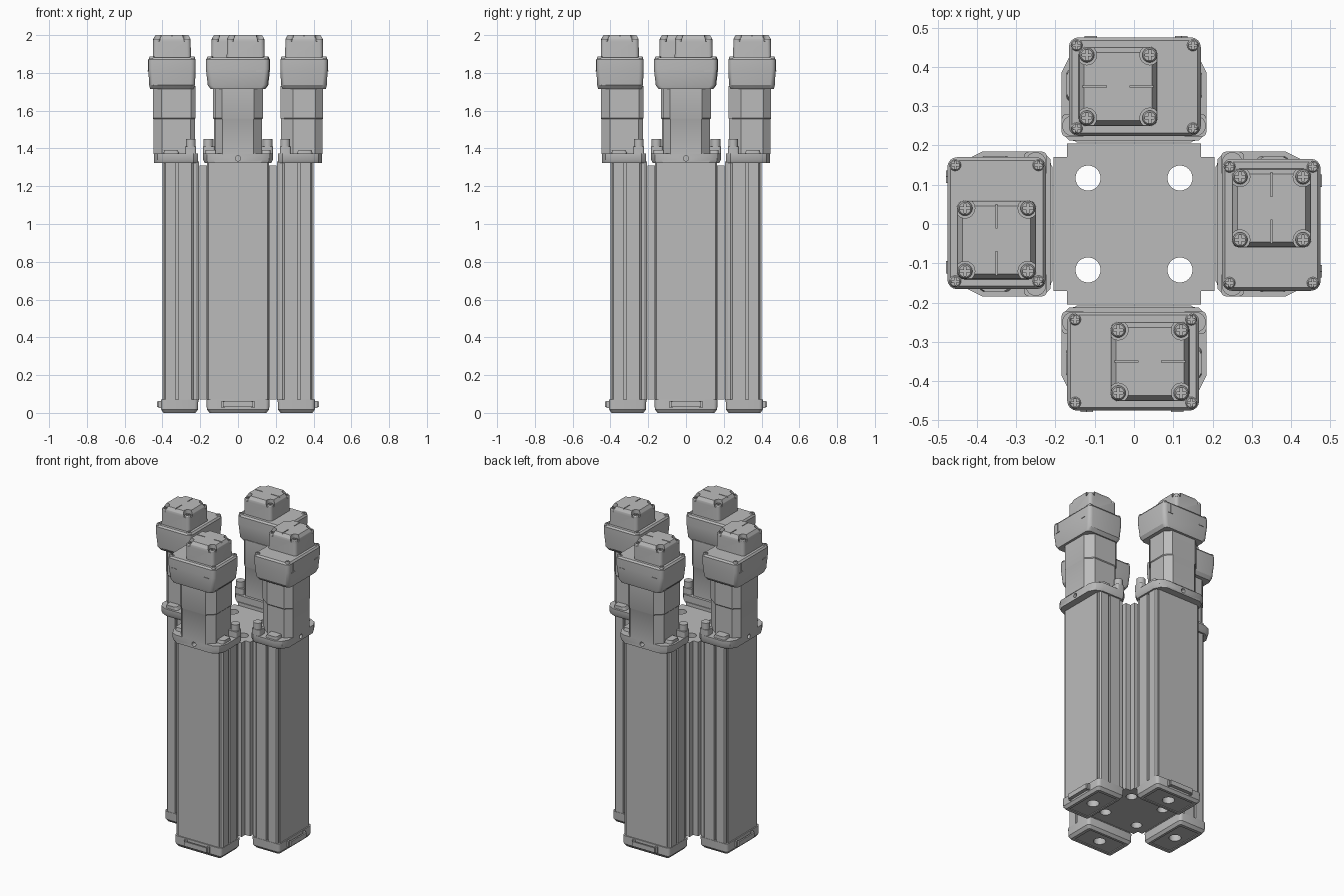
import bpy, bmesh, math
from mathutils import Matrix

cube = bpy.data.objects.get("Cube")
if cube:
    bpy.data.objects.remove(cube, do_unlink=True)

grey = bpy.data.materials.new("machine grey")
grey.use_nodes = True
grey.diffuse_color = (0.5, 0.5, 0.5, 1)
grey.node_tree.nodes["Principled BSDF"].inputs["Base Color"].default_value = (0.5, 0.5, 0.5, 1)
unit_parts = []


def rrect(x0, x1, y0, y1, r, n=4):
    """Rounded rectangle outline."""
    pts = []
    corners = [(x1 - r, y1 - r), (x0 + r, y1 - r), (x0 + r, y0 + r), (x1 - r, y0 + r)]
    for k, (cx, cy) in enumerate(corners):
        for i in range(n + 1):
            a = math.pi / 2 * (k + i / n)
            pts.append((cx + r * math.cos(a), cy + r * math.sin(a)))
    return pts


def circle(x, y, r, n=24):
    return [(x + r * math.cos(math.tau * i / n), y + r * math.sin(math.tau * i / n)) for i in range(n)]


def loft(name, rings, unit=True):
    """Closed solid through outlines with equal point counts, given as (outline, z)."""
    bm = bmesh.new()
    loops = [[bm.verts.new((x, y, z)) for x, y in pts] for pts, z in rings]
    n = len(loops[0])
    bm.faces.new(loops[0])
    bm.faces.new(loops[-1])
    for low, high in zip(loops, loops[1:]):
        for i in range(n):
            j = (i + 1) % n
            bm.faces.new((low[i], low[j], high[j], high[i]))
    bmesh.ops.recalc_face_normals(bm, faces=bm.faces)
    mesh = bpy.data.meshes.new(name)
    bm.to_mesh(mesh)
    bm.free()
    mesh.materials.append(grey)
    ob = bpy.data.objects.new(name, mesh)
    bpy.context.collection.objects.link(ob)
    if unit:
        unit_parts.append(ob)
    return ob


def prism(name, pts, z0, z1, unit=True):
    return loft(name, [(pts, z0), (pts, z1)], unit)


def box(name, x0, x1, y0, y1, z0, z1, unit=True):
    return prism(name, [(x0, y0), (x1, y0), (x1, y1), (x0, y1)], z0, z1, unit)


def cut(ob, cutters):
    """Subtract the cutters, bake the result and delete them."""
    for c in cutters:
        c.hide_render = True
        mod = ob.modifiers.new("cut", 'BOOLEAN')
        mod.operation, mod.solver, mod.object = 'DIFFERENCE', 'EXACT', c
    bpy.context.view_layer.update()
    baked = bpy.data.meshes.new_from_object(ob.evaluated_get(bpy.context.evaluated_depsgraph_get()))
    ob.modifiers.clear()
    ob.data = baked
    for c in cutters:
        bpy.data.objects.remove(c, do_unlink=True)


def screw(name, x, y, z, r, h):
    head = loft(name, [(circle(x, y, r, 16), z - h), (circle(x, y, r, 16), z - r * 0.3),
                       (circle(x, y, r * 0.8, 16), z)])
    a, b = r * 0.65, r * 0.16
    cut(head, [box("cutter", x - a, x + a, y - b, y + b, z - 0.007, z + 0.01, False),
               box("cutter", x - b, x + b, y - a, y + a, z - 0.007, z + 0.01, False)])


# Central cross-shaped core with four through holes
w, a = 0.17, 0.205
cross = [(a, -w), (a, w), (w, w), (w, a), (-w, a), (-w, w),
         (-a, w), (-a, -w), (-w, -w), (-w, -a), (w, -a), (w, -w)]
core = prism("central_core", cross, 0.07, 1.31, False)
cut(core, [prism("cutter", circle(sx * 0.117, sy * 0.117, 0.032), 0, 1.4, False)
           for sx in (-1, 1) for sy in (-1, 1)])

# Actuator body: extruded profile with a slot down each side
side = [(0.145, -0.40), (0.145, -0.393), (0.156, -0.393), (0.165, -0.384), (0.165, -0.33),
        (0.152, -0.33), (0.152, -0.315), (0.165, -0.315), (0.165, -0.245), (0.155, -0.235),
        (0.155, -0.222), (0.145, -0.207)]
prism("actuator_body", side + [(-x, y) for x, y in reversed(side)], 0.068, 1.33)

# Bottom end cap with a central bore and recessed underside
foot = loft("bottom_cap", [(rrect(-0.15, 0.15, -0.395, -0.225, 0.015), 0),
                           (rrect(-0.165, 0.165, -0.407, -0.212, 0.02), 0.018),
                           (rrect(-0.167, 0.167, -0.407, -0.21, 0.02), 0.07)])
cut(foot, [box("cutter", -0.13, 0.13, -0.378, -0.24, -0.02, 0.005, False),
           prism("cutter", circle(0, -0.31, 0.036), -0.02, 0.05, False)])
box("cap_latch", -0.08, 0.08, -0.425, -0.40, 0.03, 0.04)
box("cap_latch_lip", -0.08, 0.08, -0.43, -0.42, 0.03, 0.06)
for s in (-1, 1):
    box("cap_latch_cheek", s * 0.08 - 0.008, s * 0.08 + 0.008, -0.42, -0.40, 0.025, 0.062)

# Mounting flange with chamfered outer corners and a pin hole
half = [(0.13, -0.445), (0.165, -0.425), (0.185, -0.385), (0.185, -0.235), (0.165, -0.212)]
small = [(x - 0.01, y) for x, y in half]
outline = half + [(-x, y) for x, y in reversed(half)]
under = small + [(-x, y) for x, y in reversed(small)]
flange = loft("mounting_flange", [(under, 1.322), (outline, 1.34), (outline, 1.372)])
pin = prism("cutter", circle(0, 0, 0.014, 16), -0.03, 0.03, False)
pin.matrix_world = Matrix.Translation((0, -0.445, 1.347)) @ Matrix.Rotation(math.pi / 2, 4, 'X')
cut(flange, [pin])

# Bosses and raised pads on the flange
for s in (-1, 1):
    xs = sorted((s * 0.122, s * 0.184))
    prism("flange_boss", rrect(*xs, -0.28, -0.222, 0.012), 1.37, 1.41)
    prism("flange_boss_pin", circle(s * 0.157, -0.25, 0.026, 16), 1.41, 1.45)
    xs = sorted((s * 0.11, s * 0.172))
    loft("flange_pad", [(rrect(*xs, -0.395, -0.31, 0.015), 1.37),
                        (rrect(*xs, -0.39, -0.32, 0.015), 1.392)])

# Motor column: chamfered housing in two stages
column = [(-0.085, -0.45), (0.085, -0.45), (0.132, -0.405), (0.132, -0.25), (0.11, -0.226),
          (-0.075, -0.226), (-0.122, -0.29), (-0.122, -0.41)]
narrow = [(x * 0.97, -0.338 + (y + 0.338) * 0.98) for x, y in column]
loft("motor_column", [(narrow, 1.37), (narrow, 1.555), (column, 1.56), (column, 1.73)])

# Gearbox head, tapered at the bottom and rounded at the top
loft("head_housing", [(rrect(-0.145, 0.14, -0.465, -0.235, 0.025), 1.715),
                      (rrect(-0.16, 0.157, -0.47, -0.228, 0.025), 1.735),
                      (rrect(-0.17, 0.166, -0.475, -0.224, 0.025), 1.82),
                      (rrect(-0.17, 0.166, -0.475, -0.224, 0.025), 1.87),
                      (rrect(-0.162, 0.158, -0.467, -0.232, 0.02), 1.881)])
for x in (-0.15, 0.146):
    for y in (-0.455, -0.243):
        screw("head_screw", x, y, 1.886, 0.015, 0.02)
for x in (-0.12, 0.11):
    box("head_seam", x - 0.016, x + 0.016, -0.478, -0.47, 1.808, 1.813)
box("head_seam_upright", -0.122, -0.119, -0.477, -0.47, 1.81, 1.87)

# Encoder cap with screw pockets in the corners and seams on top
cap = loft("encoder_cap", [(rrect(-0.06, 0.141, -0.451, -0.249, 0.02), 1.875),
                           (rrect(-0.058, 0.139, -0.449, -0.251, 0.02), 1.98),
                           (rrect(-0.046, 0.127, -0.437, -0.263, 0.015), 2.0)])
spots = [(x, y) for x in (-0.04, 0.12) for y in (-0.43, -0.27)]
seams = [box("cutter", *xs, -0.352, -0.347, 1.994, 2.02, False)
         for xs in ((-0.08, 0.01), (0.07, 0.16))]
cut(cap, [prism("cutter", circle(x, y, 0.025), 1.965, 2.03, False) for x, y in spots] + seams)
for x, y in spots:
    screw("cap_screw", x, y, 1.98, 0.019, 0.02)

# Smooth shading with sharp edges, then four units around the core
for ob in unit_parts + [core]:
    ob.data.shade_smooth()
    ob.data.set_sharp_from_angle(angle=math.radians(30))
for k in range(1, 4):
    for ob in unit_parts:
        twin = bpy.data.objects.new(ob.name, ob.data)
        twin.rotation_euler.z = k * math.pi / 2
        bpy.context.collection.objects.link(twin)
